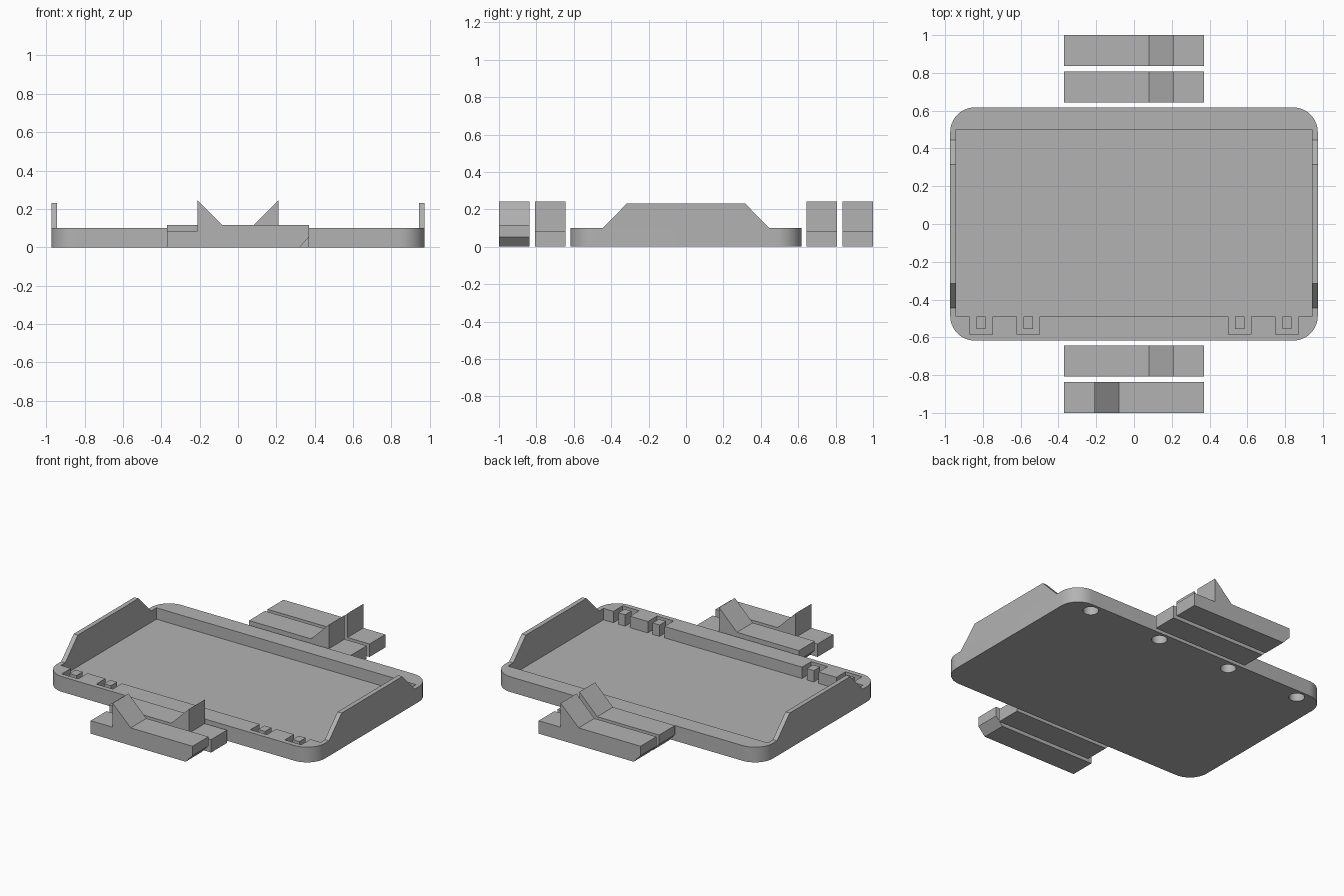
import bpy, bmesh, math

if "Cube" in bpy.data.objects:
    bpy.data.objects.remove(bpy.data.objects["Cube"])

grey = bpy.data.materials.new("plain grey")
grey.diffuse_color = (0.45, 0.45, 0.45, 1)
grey.use_nodes = True
grey.node_tree.nodes["Principled BSDF"].inputs["Base Color"].default_value = grey.diffuse_color


def prism(name, points, base, axis, length):
    """Closed prism: 2D outline placed at base, extruded along one axis."""
    place = {"x": lambda a, b: (base, a, b),
             "y": lambda a, b: (a, base, b),
             "z": lambda a, b: (a, b, base)}[axis]
    bm = bmesh.new()
    face = bm.faces.new([bm.verts.new(place(a, b)) for a, b in points])
    top = bmesh.ops.extrude_face_region(bm, geom=[face])["geom"]
    step = [length if axis == k else 0 for k in "xyz"]
    bmesh.ops.translate(bm, vec=step, verts=[v for v in top if isinstance(v, bmesh.types.BMVert)])
    bmesh.ops.recalc_face_normals(bm, faces=bm.faces)
    mesh = bpy.data.meshes.new(name)
    bm.to_mesh(mesh)
    bm.free()
    mesh.materials.append(grey)
    ob = bpy.data.objects.new(name, mesh)
    bpy.context.collection.objects.link(ob)
    return ob


def rect(x0, x1, y0, y1):
    return [(x0, y0), (x1, y0), (x1, y1), (x0, y1)]


def circle(x, y, r, n=32):
    return [(x + r * math.cos(2 * math.pi * i / n), y + r * math.sin(2 * math.pi * i / n)) for i in range(n)]


def cut(target, cutter):
    mod = target.modifiers.new(cutter.name, "BOOLEAN")
    mod.operation, mod.solver, mod.object = "DIFFERENCE", "EXACT", cutter
    cutter.hide_render = True
    cutter.hide_viewport = True


W, D, R = 0.973, 0.617, 0.13
FLOOR, RIM = 0.025, 0.10

# tray body with rounded corners
outline = []
for k, (sx, sy) in enumerate([(1, 1), (-1, 1), (-1, -1), (1, -1)]):
    for i in range(13):
        a = math.pi / 2 * (k + i / 12)
        outline.append((sx * (W - R) + R * math.cos(a), sy * (D - R) + R * math.sin(a)))
tray = prism("tray", outline, 0, "z", RIM)

# sunken floor
cut(tray, prism("recess_cutter", rect(-0.943, 0.943, -0.49, 0.50), FLOOR, "z", 0.2))

# blind round sockets under the back rim
for x in (-0.80, -0.267, 0.267, 0.80):
    cut(tray, prism("socket_cutter", circle(x, 0.553, 0.047), -0.05, "z", 0.11))

# looped slots in the front rim, open towards the recess
for x in (-0.81, -0.56, 0.56, 0.81):
    loop = [(-0.06, -0.48), (-0.06, -0.585), (0.06, -0.585), (0.06, -0.48), (0.025, -0.48),
            (0.025, -0.555), (-0.025, -0.555), (-0.025, -0.48)]
    cut(tray, prism("slot_cutter", [(x + a, b) for a, b in loop], FLOOR, "z", 0.2))

# smooth rounded corners, sharp rims
bpy.context.view_layer.objects.active = tray
tray.select_set(True)
for mod in [m.name for m in tray.modifiers]:
    bpy.ops.object.modifier_apply(modifier=mod)
bpy.ops.object.shade_smooth_by_angle(angle=math.radians(30))

# raised side walls with sloping ends
wall = [(-0.445, RIM), (0.445, RIM), (0.315, 0.232), (-0.315, 0.232)]
prism("right_wall", wall, 0.943, "x", 0.03)
prism("left_wall", wall, -0.973, "x", 0.03)

# loose clips: bar with a wedge tooth, a lowered end and a bevelled end
clip = [(0.37, 0), (0.37, 0.085), (0.21, 0.085), (0.21, 0.243), (0.08, 0.115),
        (-0.37, 0.115), (-0.37, 0.053), (-0.32, 0)]
for name, y, side in [("front_outer_clip", -1.0, -1), ("front_inner_clip", -0.807, 1),
                      ("back_inner_clip", 0.643, 1), ("back_outer_clip", 0.836, 1)]:
    prism(name, [(side * x, z) for x, z in clip], y, "y", 0.164)
